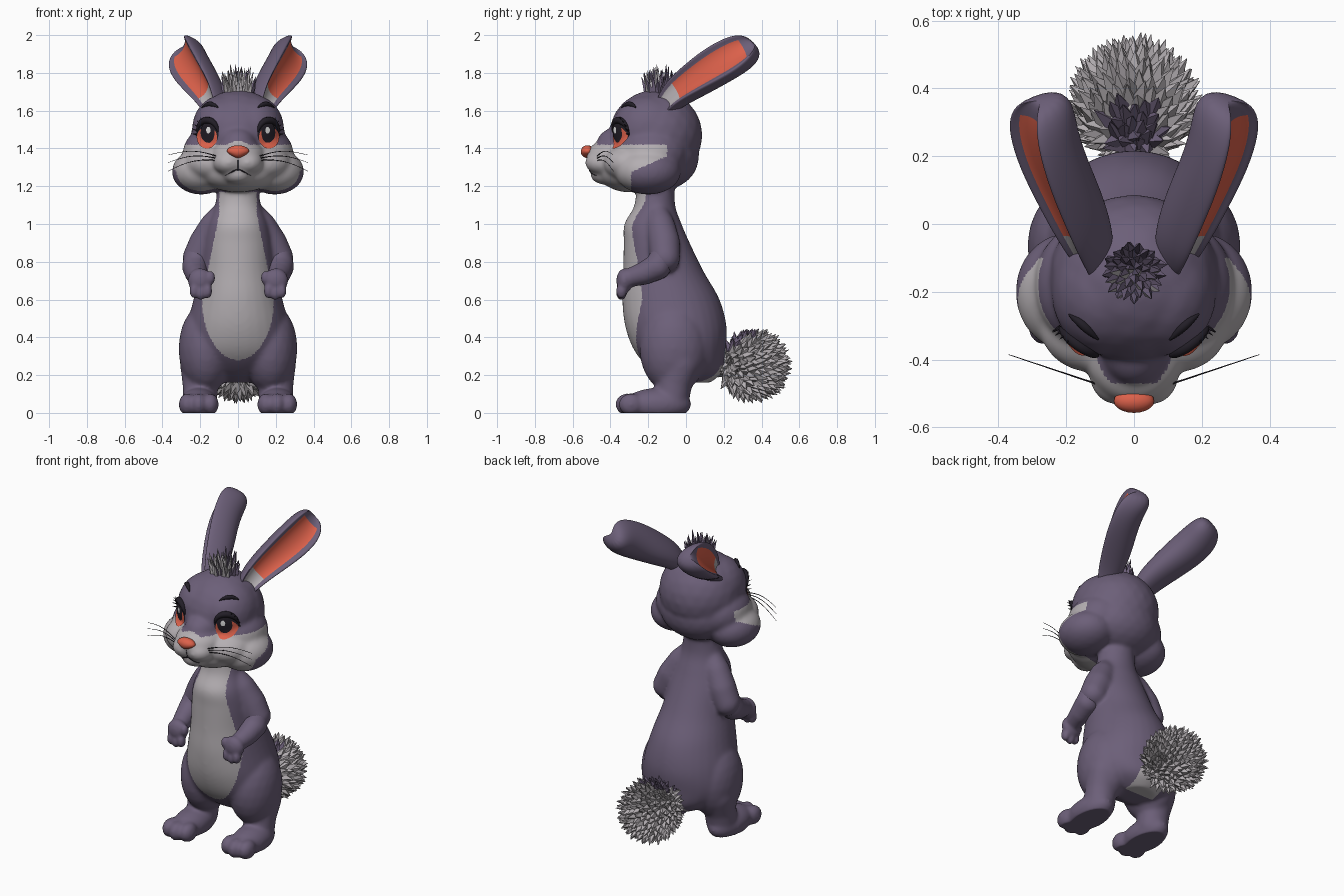
import bpy, bmesh, math, random
from mathutils import Vector, Matrix
from mathutils.bvhtree import BVHTree

random.seed(4)
if "Cube" in bpy.data.objects:
    bpy.data.objects.remove(bpy.data.objects["Cube"])


def material(name, rgb):
    m = bpy.data.materials.new(name)
    m.use_nodes = True
    m.diffuse_color = (*rgb, 1)
    bsdf = next(n for n in m.node_tree.nodes if n.type == 'BSDF_PRINCIPLED')
    bsdf.inputs["Base Color"].default_value = (*rgb, 1)
    return m


purple = material("purple fur", (.15, .115, .19))
grey = material("light grey fur", (.46, .43, .45))
orange = material("coral", (.72, .12, .07))
dark = material("near black", (.016, .013, .02))
white = material("white", (.8, .8, .8))
turn = [i * math.tau / 32 for i in range(32)]


def finish(name, bm, mats, smooth=True):
    bmesh.ops.recalc_face_normals(bm, faces=bm.faces)
    me = bpy.data.meshes.new(name)
    bm.to_mesh(me)
    bm.free()
    for m in mats:
        me.materials.append(m)
    for p in me.polygons:
        p.use_smooth = smooth
    ob = bpy.data.objects.new(name, me)
    bpy.context.collection.objects.link(ob)
    return ob


def ball(bm, c, r):
    mat = Matrix.Translation(c) @ Matrix.Diagonal((*r, 1))
    bmesh.ops.create_icosphere(bm, subdivisions=3, radius=1, matrix=mat)


def pair(bm, c, r):
    for s in (1, -1):
        ball(bm, (s * c[0], c[1], c[2]), r)


def limb(bm, path, steps=7):
    # chain of balls, each path point is x, y, z, radius
    for a, b in zip(path, path[1:]):
        for i in range(steps + 1):
            x, y, z, r = Vector(a).lerp(Vector(b), i / steps)
            pair(bm, (x, y, z), (r, r, r))


def flow(points, steps=5):
    # smooth curve through the points
    pts = [Vector(p) for p in (points[0], *points, points[-1])]
    out = []
    for a, b, c, d in zip(pts, pts[1:], pts[2:], pts[3:]):
        for i in range(steps):
            t = i / steps
            out.append(b + ((c - a) * t + (2 * a - 5 * b + 4 * c - d) * t ** 2 + (3 * b - a - 3 * c + d) * t ** 3) / 2)
    return out + [pts[-1]]


def skin(bm, rings, caps=True):
    loops = [[bm.verts.new(p) for p in ring] for ring in rings]
    n = len(loops[0])
    grid = [[bm.faces.new((a[i], a[(i + 1) % n], b[(i + 1) % n], b[i])) for i in range(n)]
            for a, b in zip(loops, loops[1:])]
    bm.faces.new(loops[0])
    if caps:
        bm.faces.new(loops[-1])
    return grid


def fuse(name, bm, mats, voxel, soften):
    # melt overlapping volumes into one soft skin, flat on the floor
    ob = finish(name, bm, [])
    rm = ob.modifiers.new("fuse", 'REMESH')
    rm.mode, rm.voxel_size = 'VOXEL', voxel
    sm = ob.modifiers.new("soften", 'SMOOTH')
    sm.factor, sm.iterations = .5, soften
    dg = bpy.context.evaluated_depsgraph_get()
    ob.data = bpy.data.meshes.new_from_object(ob.evaluated_get(dg))
    ob.modifiers.clear()
    for m in mats:
        ob.data.materials.append(m)
    for v in ob.data.vertices:
        v.co.z = max(v.co.z, 0)
    for p in ob.data.polygons:
        p.use_smooth = True
    return ob


# Torso, legs, upper arms and head
bm = bmesh.new()
torso = [(1.24, -.16, .10, .10), (1.1, -.165, .122, .108), (1.0, -.175, .158, .152),
         (.9, -.155, .182, .175), (.75, -.12, .2, .213), (.6, -.08, .236, .258),
         (.45, -.052, .272, .268), (.32, -.03, .276, .238), (.22, .01, .205, .185), (.16, .03, .1, .1)]
skin(bm, [[(rx * math.cos(a), y + ry * math.sin(a), z) for a in turn] for z, y, rx, ry in flow(torso)])
pair(bm, (.17, -.065, .34), (.145, .182, .24))
limb(bm, [(.2, -.03, .26, .108), (.2, -.06, .16, .095), (.2, -.075, .07, .092)])
pair(bm, (.208, -.15, .045), (.102, .18, .088))
for x in (.147, .208, .269):
    pair(bm, (x, -.31 + abs(x - .208) * .3, .045), (.046, .066, .06))
limb(bm, [(.085, -.15, 1.06, .055), (.125, -.135, .99, .078), (.175, -.115, .9, .085), (.215, -.11, .82, .08)])
ball(bm, (0, -.16, 1.47), (.25, .248, .242))
pair(bm, (.08, -.195, 1.5), (.165, .195, .185))
ball(bm, (0, -.12, 1.36), (.24, .19, .18))
pair(bm, (.13, -.18, 1.37), (.165, .19, .15))
pair(bm, (.195, -.2, 1.277), (.156, .175, .122))
pair(bm, (.12, -.3, 1.32), (.16, .14, .1))
ball(bm, (0, -.3, 1.275), (.21, .165, .108))
ball(bm, (0, -.38, 1.36), (.145, .15, .092))
ball(bm, (0, -.36, 1.42), (.1, .115, .095))
pair(bm, (.05, -.44, 1.325), (.084, .095, .066))
ball(bm, (0, -.42, 1.262), (.085, .088, .055))
body = fuse("body", bm, [purple, grey], .0095, 20)


def belly_width(z):
    if z > .6:
        return .19 - (z - .6) * .2 if z < 1.05 else .1
    return .19 * math.sqrt(max(0, 1 - ((z - .6) / .32) ** 2))


def is_grey(c):
    x, y, z = abs(c.x), c.y, c.z
    if z > 1.17:
        top = 1.45 if y < -.47 else 1.42
        return z < top and (y < -.29 or (y < -.1 and z > 1.27 + (y + .3) * .45))
    if z < .25 and y > .04:
        return x < .1 and z > .1
    return y < -.2 and x < belly_width(z)


for p in body.data.polygons:
    p.material_index = int(is_grey(p.center))

# Forearms with paws
bm = bmesh.new()
limb(bm, [(.212, -.11, .84, .072), (.226, -.15, .775, .071), (.22, -.22, .74, .062), (.208, -.3, .715, .05)])
pair(bm, (.2, -.325, .70), (.066, .044, .066))
for x, z in ((.16, .645), (.197, .635), (.233, .645)):
    pair(bm, (x, -.342, z), (.024, .029, .04))
pair(bm, (.145, -.335, .715), (.025, .027, .037))
fuse("forearms", bm, [purple], .0085, 8)

# Ears: a deep-backed, cupped cross-section swept along a path
path = [(.135, -.14, 1.60, .05), (.15, -.11, 1.645, .062), (.175, -.06, 1.70, .078), (.222, .04, 1.77, .096),
        (.268, .14, 1.835, .11), (.298, .235, 1.89, .11), (.305, .305, 1.93, .092), (.295, .355, 1.955, .05)]
cup = [(1, 0), (.94, .4), (.82, .42), (.68, .1), (.35, -.15), (0, -.22)]
front = cup + [(-c, h) for c, h in cup[-2::-1]]
back = [(-math.cos(a), -2.2 * math.sin(a)) for a in (math.pi * i / 9 for i in range(1, 9))]
along = Vector((.25, .79, .56)).normalized()
face = Vector((.8, -.45, .28))
face = (face - along * face.dot(along)).normalized()
across = along.cross(face)
for s, side in ((1, "left"), (-1, "right")):
    rings = []
    for x, y, z, w in path:
        pts = [Vector((x, y, z)) + across * w * c + face * h * min(.066, w * .75) for c, h in front + back]
        rings.append([(s * p.x, p.y, p.z) for p in pts])
    bm = bmesh.new()
    for k, row in enumerate(skin(bm, rings)):
        for f in row[3:7]:
            f.material_index = 2 if k < 2 else (1 if k < 6 else 0)
    ear = finish(side + "_ear", bm, [purple, orange, grey])
    sub = ear.modifiers.new("round", 'SUBSURF')
    sub.levels = sub.render_levels = 2

# Surface lookup for the face details
bm = bmesh.new()
bm.from_mesh(body.data)
tree = BVHTree.FromBMesh(bm)
bm.free()


def on_face(x, z, lift):
    hit, n, *_ = tree.ray_cast(Vector((x, -2, z)), Vector((0, 1, 0)))
    if hit is None:
        hit, n, *_ = tree.find_nearest(Vector((x, -.3, z)))
    return hit + n * lift


def decal(name, mat, x, z, rx, rz, lift):
    bm = bmesh.new()
    skin(bm, [[on_face(x + rx * f * math.cos(a), z + rz * f * math.sin(a), lift) for a in turn]
              for f in (.05, .3, .55, .8, 1)], False)
    finish(name, bm, [mat])


def strand(name, mat, pts, r, taper=lambda t: 1):
    cu = bpy.data.curves.new(name, 'CURVE')
    cu.dimensions, cu.bevel_depth, cu.bevel_resolution = '3D', r, 2
    cu.use_fill_caps = True
    sp = cu.splines.new('POLY')
    sp.points.add(len(pts) - 1)
    for i, p in enumerate(pts):
        sp.points[i].co = (*p, 1)
        sp.points[i].radius = taper(i / (len(pts) - 1))
    cu.materials.append(mat)
    bpy.context.collection.objects.link(bpy.data.objects.new(name, cu))


def bulge(t):
    return .25 + math.sin(math.pi * t)


# Eyes, lids, lashes, brows and whiskers
for s, side in ((1, "left"), (-1, "right")):
    decal(side + "_eye_rim", dark, s * .16, 1.48, .058, .077, .003)
    decal(side + "_iris", orange, s * .161, 1.455, .053, .061, .006)
    decal(side + "_pupil", dark, s * .156, 1.484, .035, .055, .009)
    decal(side + "_eye_glint", white, s * .151, 1.497, .011, .017, .012)
    arc = [math.radians(5 + 10 * i) for i in range(18)]
    strand(side + "_eyelid", dark, [on_face(s * (.16 + .054 * math.cos(a)), 1.482 + .066 * math.sin(a), .004)
                                    for a in arc], .015, bulge)
    for i in range(5):
        a = math.radians(-5 + 17 * i)
        root = on_face(s * (.16 + .055 * math.cos(a)), 1.48 + .07 * math.sin(a), .004)
        tip = root + Vector((s * .02 * math.cos(a) + s * .004, -.015, .018 * math.sin(a) + .005))
        strand(side + "_lash", dark, [root, tip], .005, lambda t: 1 - .9 * t)
    strand(side + "_brow", dark, [on_face(s * (.105 + .085 * t), 1.608 + .025 * math.sin(math.pi * (t * .8 + .1)), .002)
                                  for t in (i / 9 for i in range(10))], .011, bulge)
    for z, dz in ((1.355, .01), (1.345, -.02), (1.335, -.055)):
        strand(side + "_whisker", dark, [(s * (.1 + .27 * t), -.475 + .09 * t, z + dz * t + .025 * math.sin(math.pi * t))
                                         for t in (i / 8 for i in range(9))], .0025, lambda t: 1.1 - .7 * t)

# Nose, narrowing towards the bottom
bm = bmesh.new()
ball(bm, (0, 0, 0), (.06, .035, .034))
for v in bm.verts:
    v.co.x *= 1 + v.co.z * 14 if v.co.z < 0 else 1
nose = finish("nose", bm, [orange])
nose.location = (0, -.522, 1.383)

# Mouth
strand("mouth", dark, [on_face(x * .01, 1.272 + .016 * math.cos(x * .4), .001) for x in range(-7, 8)], .003, bulge)
strand("lip_groove", dark, [on_face(0, 1.29 + .01 * i, 0) for i in range(6)], .002)


# Fur spikes
def spike(bm, root, aim, length, r):
    rot = aim.to_track_quat('Z', 'Y').to_matrix().to_4x4()
    spin = Matrix.Rotation(random.uniform(0, 3), 4, 'Z')
    made = bmesh.ops.create_cone(bm, cap_ends=True, segments=4, radius1=r, radius2=.001, depth=length,
                                 matrix=Matrix.Translation(root + aim * length / 2) @ rot @ spin)
    bm.normal_update()
    return {f for v in made["verts"] for f in v.link_faces}


# Tail, its spikes swept backwards like scales
bm = bmesh.new()
centre = Vector((0, .35, .25))
ball(bm, centre, (.155, .15, .155))
count = 320
for i in range(count):
    z = 1 - 2 * (i + .5) / count
    a = i * 2.39996
    d = Vector((math.sqrt(1 - z * z) * math.cos(a), math.sqrt(1 - z * z) * math.sin(a), z))
    aim = (d + Vector((random.uniform(-.2, .2), random.uniform(.5, .9), random.uniform(-.2, .2)))).normalized()
    near_back = d.z > .45 and d.y < 0 and abs(d.x) < .5
    for f in spike(bm, centre + d * .138, aim, random.uniform(.06, .08), .03):
        f.material_index = int(near_back)
finish("tail", bm, [grey, purple], False)

# Head tuft, light on the faces turned to the front
bm = bmesh.new()
count = 44
for i in range(count):
    a, r = i * 2.39996, math.sqrt((i + .5) / count)
    x, y = .07 * r * math.cos(a), -.14 + .07 * r * math.sin(a)
    aim = Vector((x * 5, (y + .14) * 4 - .05, 1)).normalized()
    for f in spike(bm, Vector((x, y, 1.675)), aim, random.uniform(.14, .185) - .07 * r * r, .021):
        f.material_index = int(y < -.13 and abs(x) < .06 and f.normal.y < -.1)
finish("head_tuft", bm, [purple, grey], False)
